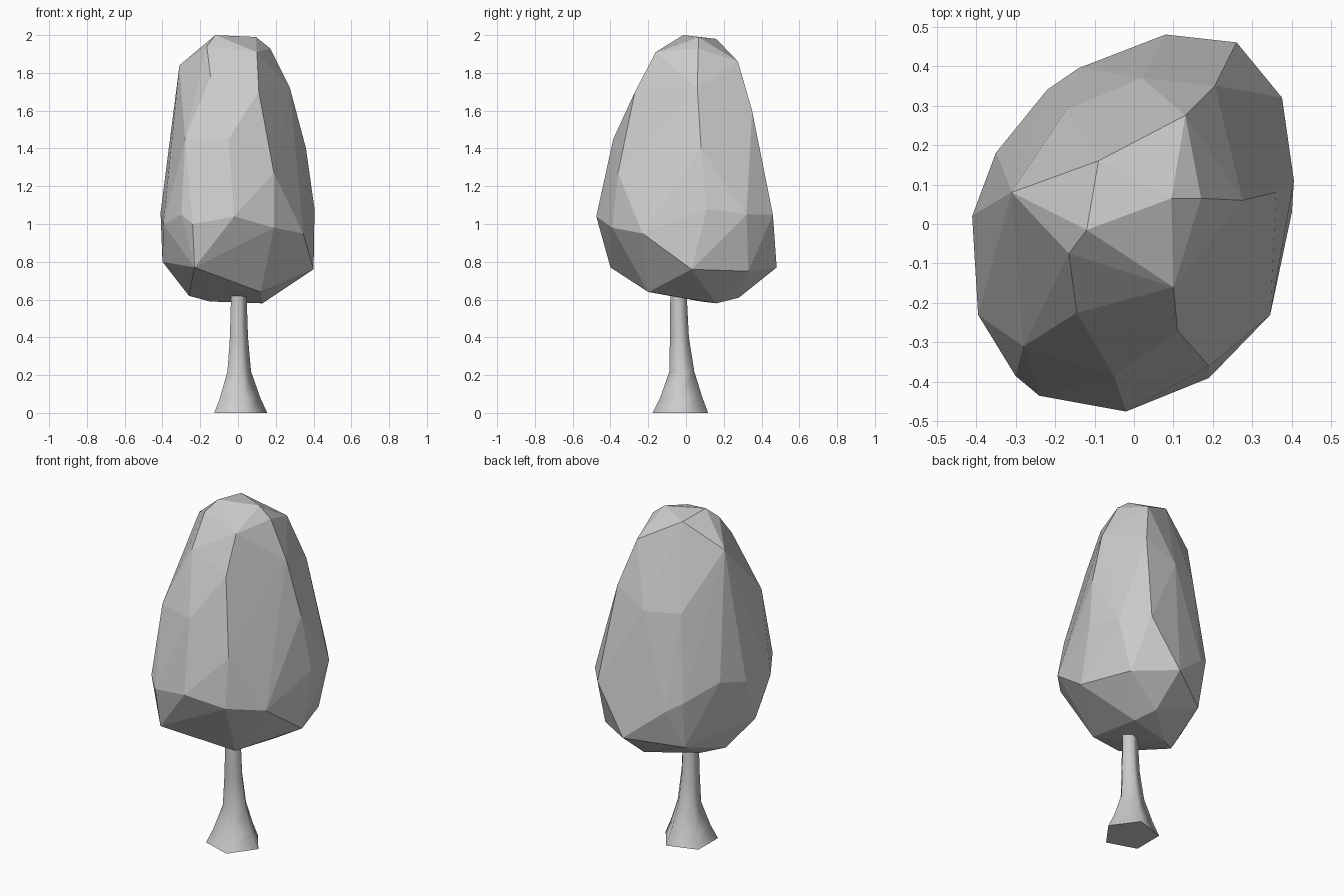
import bpy, bmesh
from math import cos, sin, tau


def make_object(name, bm):
    bmesh.ops.recalc_face_normals(bm, faces=bm.faces[:])
    mesh = bpy.data.meshes.new(name)
    bm.to_mesh(mesh)
    bm.free()
    obj = bpy.data.objects.new(name, mesh)
    bpy.context.collection.objects.link(obj)
    return obj


# Trunk: five-sided flared loft, smooth sides and flat ends (z, radius, centre y)
bm = bmesh.new()
rings = []
for z, r, cy in [(0, .155, -.03), (.08, .118, -.025), (.22, .069, -.022),
                 (.4, .053, -.035), (.64, .045, -.04)]:
    rings.append([bm.verts.new((r * cos(i * tau / 5), cy + r * sin(i * tau / 5), z))
                  for i in range(5)])
for a, b in zip(rings, rings[1:]):
    for i in range(5):
        j = (i + 1) % 5
        bm.faces.new((a[i], a[j], b[j], b[i])).smooth = True
caps = [bm.faces.new(rings[0][::-1]), bm.faces.new(rings[-1])]
for f in caps:
    for e in f.edges:
        e.smooth = False
make_object("trunk", bm)

# Canopy: faceted lump, the convex hull of its main corners
corners = [
    # crown
    (-.12, -.015, 2), (.095, .065, 1.99), (-.09, .16, 1.98), (-.165, -.075, 1.94),
    (.10, -.16, 1.91), (.13, .275, 1.86), (-.31, .08, 1.84), (.17, .065, 1.93),
    # shoulders
    (-.145, -.225, 1.78), (.11, -.27, 1.7), (.275, .06, 1.72), (-.30, -.115, 1.62),
    (.205, .35, 1.6), (-.05, -.385, 1.45), (-.28, -.31, 1.45), (-.35, .04, 1.45),
    (-.17, .29, 1.5), (.02, .37, 1.5), (.36, .08, 1.4), (.19, -.36, 1.27),
    # widest band
    (-.02, -.475, 1.04), (-.24, -.435, 1.0), (-.30, -.385, 1.05), (-.395, -.23, 1.0),
    (-.41, .02, 1.06), (-.35, .18, 1.1), (-.22, .34, 1.0), (-.14, .395, .95),
    (.26, .46, 1.05), (.375, .32, 1.05), (.405, .11, 1.08), (.345, -.23, .95),
    (.19, -.39, .98),
    # lower band and underside
    (.08, .48, .77), (.40, .03, .76), (-.40, -.08, .8), (-.23, -.40, .77),
    (.30, .33, .75), (-.2, .3, .72), (.12, -.2, .64), (-.26, 0, .62),
    (-.15, .08, .59), (.13, .16, .58), (.08, .28, .61),
]
bm = bmesh.new()
for c in corners:
    bm.verts.new(c)
bmesh.ops.convex_hull(bm, input=bm.verts[:])
bmesh.ops.delete(bm, geom=[v for v in bm.verts if not v.link_faces], context='VERTS')
make_object("canopy", bm)
